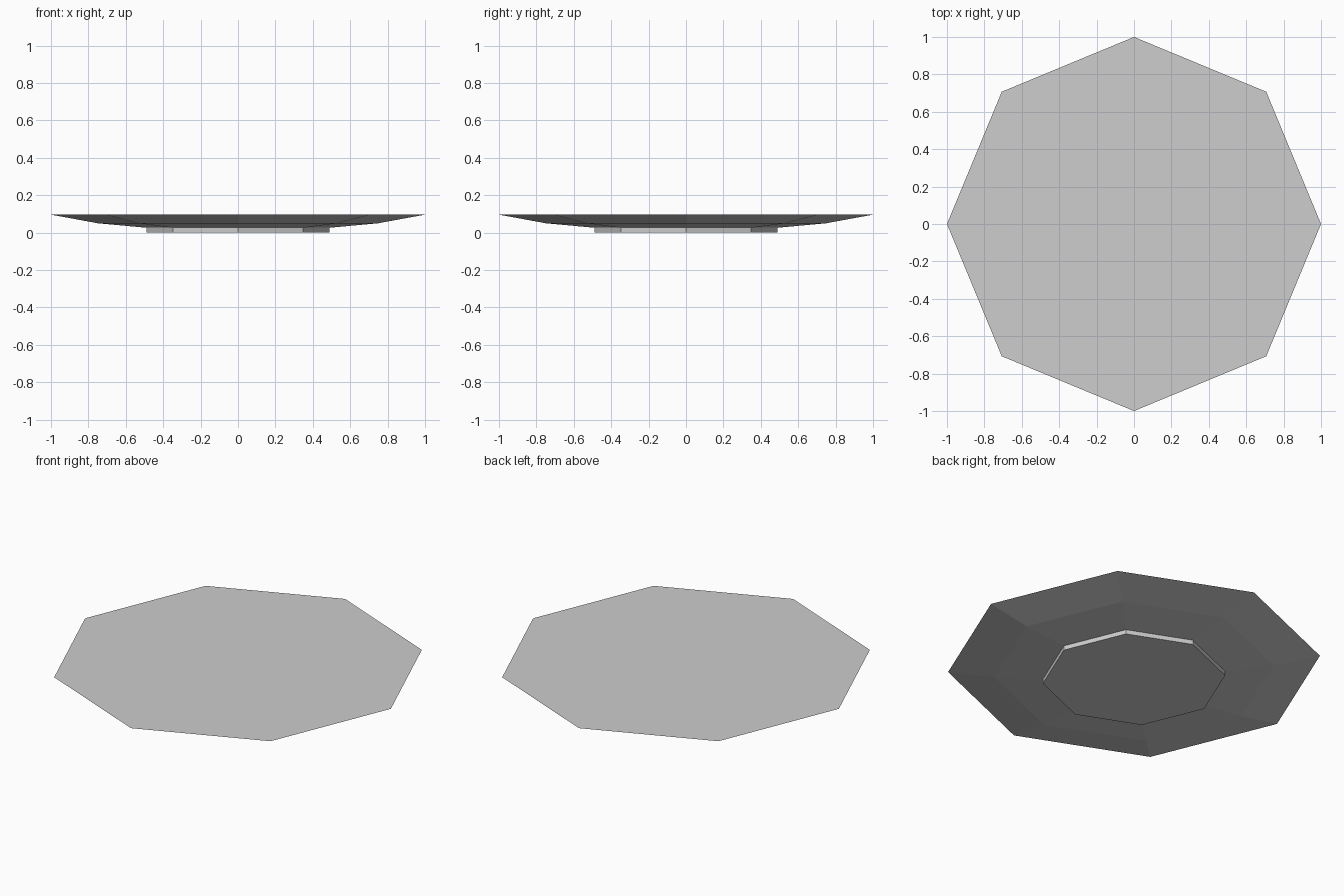
import bpy
import bmesh
from math import cos, sin, tau

cube = bpy.data.objects.get("Cube")
if cube:
    bpy.data.objects.remove(cube, do_unlink=True)

SIDES = 8

# Plain light grey
grey = bpy.data.materials.new("light_grey")
grey.use_nodes = True
colour = (0.61, 0.61, 0.61, 1)
grey.diffuse_color = colour
grey.node_tree.nodes["Principled BSDF"].inputs["Base Color"].default_value = colour


def turned_solid(name, profile):
    """Octagonal solid through (radius, height) rings, closed at both ends."""
    bm = bmesh.new()
    rings = [[bm.verts.new((r * cos(tau * i / SIDES), r * sin(tau * i / SIDES), z))
              for i in range(SIDES)] for r, z in profile]
    for low, high in zip(rings, rings[1:]):
        for i in range(SIDES):
            j = (i + 1) % SIDES
            bm.faces.new((low[i], low[j], high[j], high[i]))
    bm.faces.new(rings[0][::-1])
    bm.faces.new(rings[-1])
    mesh = bpy.data.meshes.new(name)
    bm.to_mesh(mesh)
    bm.free()
    mesh.materials.append(grey)
    obj = bpy.data.objects.new(name, mesh)
    bpy.context.collection.objects.link(obj)
    return obj


# Upright foot, shallow underside, flared rim and flat top
turned_solid("plate", [(0.49, 0), (0.49, 0.026), (0.75, 0.05), (1, 0.096)])
